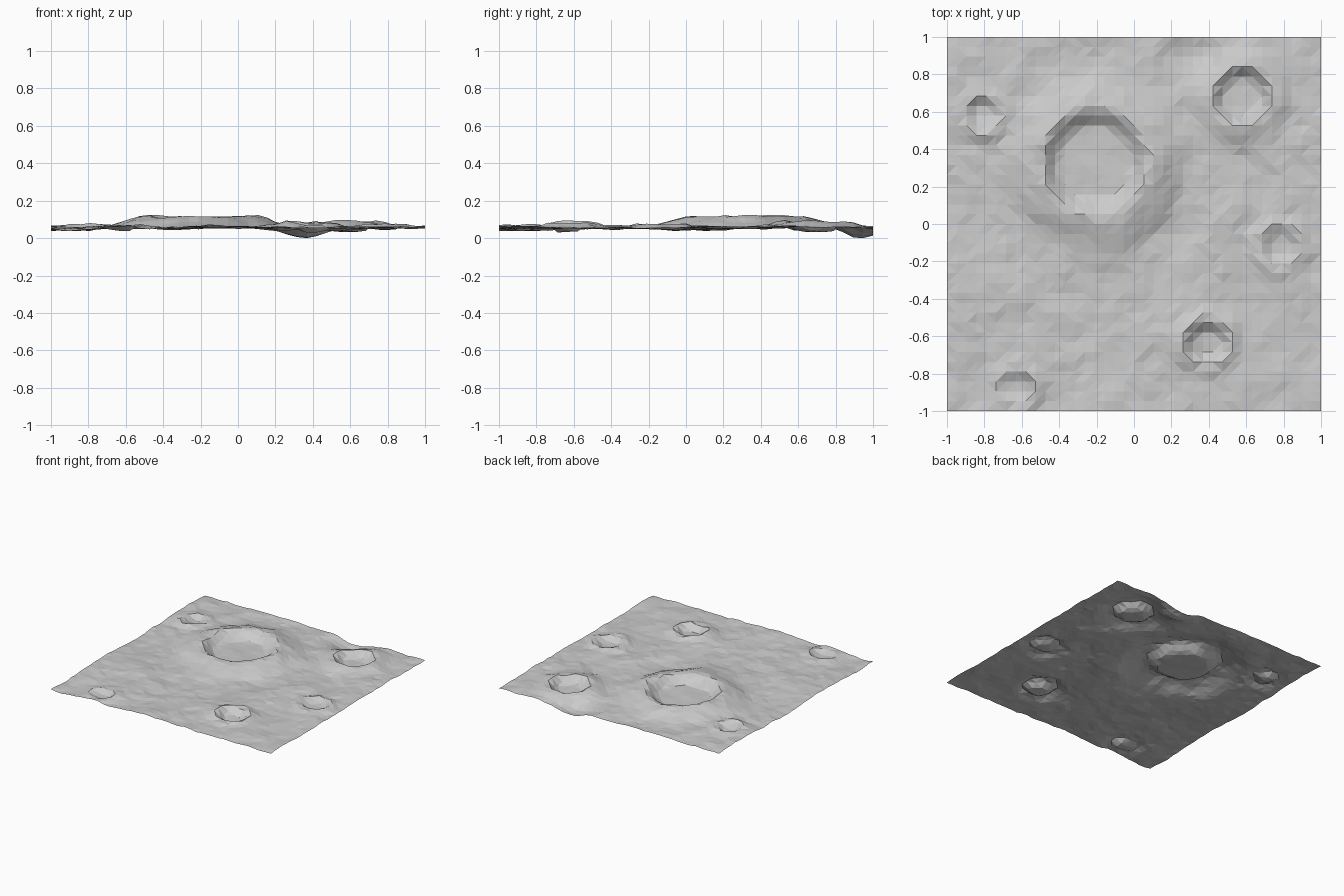
import bpy, bmesh, math
from mathutils import Vector, noise

if "Cube" in bpy.data.objects:
    bpy.data.objects.remove(bpy.data.objects["Cube"])

# craters: x, y, rim radius, floor radius, rim height gain, floor z, apron width
CRATERS = [
    (-0.21, 0.33, 0.28, 0.20, 0.062, 0.066, 0.24),
    (0.58, 0.685, 0.155, 0.10, 0.030, 0.045, 0.15),
    (0.395, -0.63, 0.12, 0.07, 0.024, 0.042, 0.10),
    (0.78, -0.12, 0.11, 0.06, 0.022, 0.058, 0.09),
    (-0.81, 0.59, 0.10, 0.05, 0.018, 0.050, 0.08),
    (-0.62, -0.87, 0.10, 0.05, 0.018, 0.052, 0.08),
]
# broad swells and hollows: x, y, width, height
SWELLS = [
    (0.35, 0.93, 0.13, -0.055), (-0.9, 0.0, 0.25, -0.015),
    (0.22, -0.05, 0.13, -0.014), (-0.12, -0.12, 0.12, 0.025),
    (0.75, 0.55, 0.3, 0.010), (-0.6, -0.35, 0.12, 0.018),
    (0.2, -0.55, 0.15, 0.018), (-0.9, -0.9, 0.25, -0.014),
]


def ground(x, y):
    z = 0.068
    z += 0.011 * noise.noise(Vector((x * 3, y * 3, 4.2)))
    z += 0.011 * noise.noise(Vector((x * 8, y * 8, 1.7)))
    z += 0.006 * noise.noise(Vector((x * 17, y * 17, 8.3)))
    for sx, sy, w, h in SWELLS:
        z += h * math.exp(-((x - sx) ** 2 + (y - sy) ** 2) / (w * w))
    return z


def height(x, y):
    z = ground(x, y)
    rough = z - 0.068
    for cx, cy, rim, floor, gain, floor_z, apron in CRATERS:
        d = math.hypot(x - cx, y - cy)
        if d >= rim:
            # ejecta apron falling away from the rim
            t = max(0.0, 1 - (d - rim) / apron)
            z += gain * t * t * (3 - 2 * t)
        else:
            # steep inner wall down to a flat floor
            t = min(1.0, max(0.0, (d - floor) / (rim - floor)))
            bottom = floor_z + 0.4 * rough
            z = bottom + (z + gain - bottom) * t
    return z


# cratered ground sheet
bm = bmesh.new()
bmesh.ops.create_grid(bm, x_segments=38, y_segments=38, size=1.0)
for v in bm.verts:
    v.co.z = height(v.co.x, v.co.y)
low = min(v.co.z for v in bm.verts)
for v in bm.verts:
    v.co.z -= low
bmesh.ops.triangulate(bm, faces=bm.faces[:], quad_method='SHORT_EDGE')
mesh = bpy.data.meshes.new("cratered_ground")
bm.to_mesh(mesh)
bm.free()
bpy.context.collection.objects.link(bpy.data.objects.new("cratered_ground", mesh))
